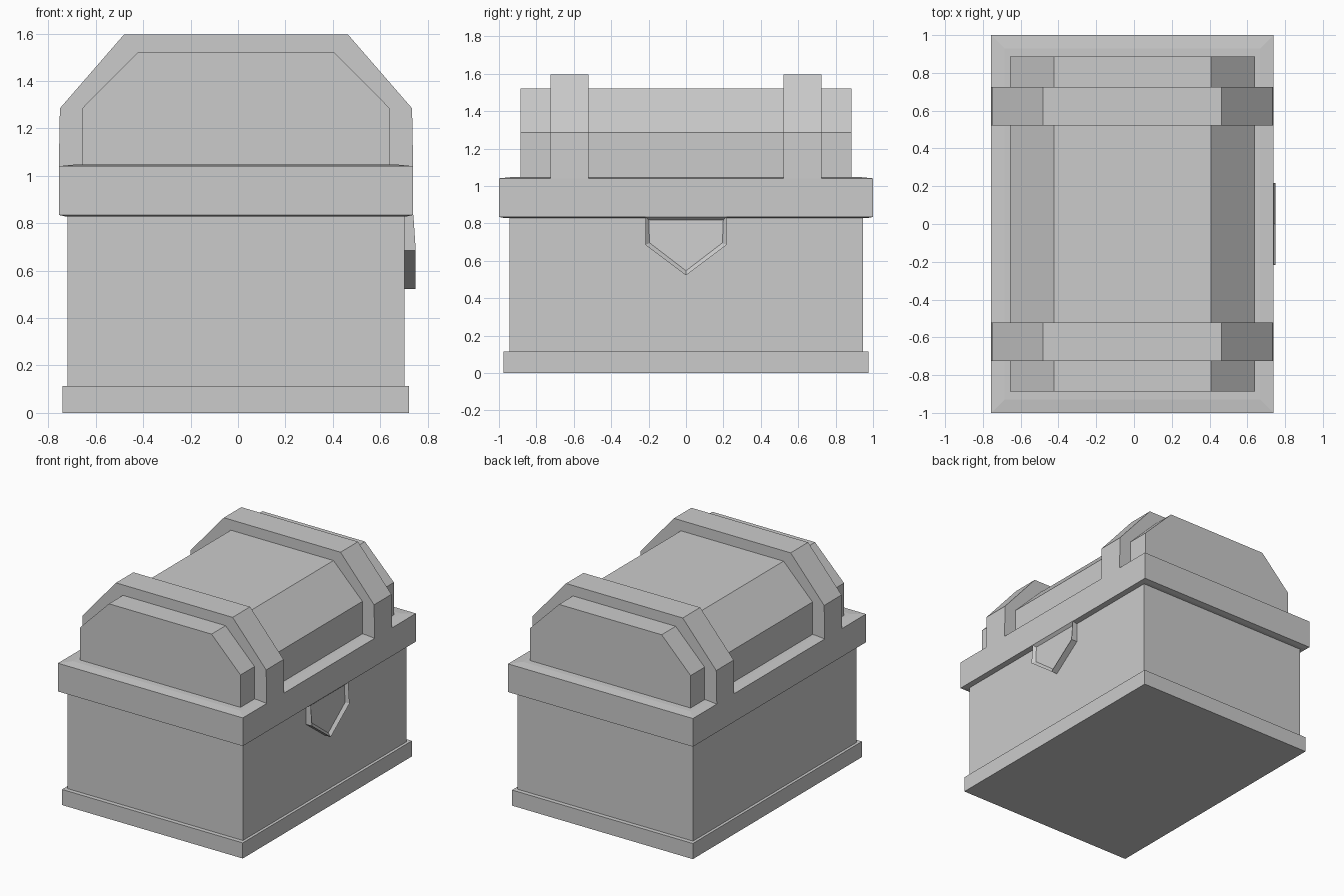
import bpy
import bmesh

if "Cube" in bpy.data.objects:
    bpy.data.objects.remove(bpy.data.objects["Cube"])

CX = -0.0085  # the chest body sits slightly behind centre because of the clasp


def finish(bm, name):
    bmesh.ops.recalc_face_normals(bm, faces=bm.faces)
    mesh = bpy.data.meshes.new(name)
    bm.to_mesh(mesh)
    bm.free()
    obj = bpy.data.objects.new(name, mesh)
    bpy.context.collection.objects.link(obj)
    return obj


def extrude(bm, points, offset):
    """Face through the points, swept along offset; returns the swept end face."""
    face = bm.faces.new([bm.verts.new(p) for p in points])
    res = bmesh.ops.extrude_face_region(bm, geom=[face], use_keep_orig=True)
    verts = [g for g in res["geom"] if isinstance(g, bmesh.types.BMVert)]
    bmesh.ops.translate(bm, verts=verts, vec=offset)
    bmesh.ops.recalc_face_normals(bm, faces=bm.faces)
    return next(g for g in res["geom"] if isinstance(g, bmesh.types.BMFace))


def slab(name, hx, hy, z0, z1, top_inset=0, bottom_inset=0, rise=0.007):
    bm = bmesh.new()
    pts = [(CX - hx, -hy, z0), (CX + hx, -hy, z0), (CX + hx, hy, z0), (CX - hx, hy, z0)]
    extrude(bm, pts, (0, 0, z1 - z0))
    for sign, inset in ((1, top_inset), (-1, bottom_inset)):
        if inset:
            face = [f for f in bm.faces if f.normal.z * sign > 0.99]
            bmesh.ops.inset_region(bm, faces=face, thickness=inset)
            bmesh.ops.translate(bm, verts=face[0].verts, vec=(0, 0, sign * rise))
    return finish(bm, name)


def arch(name, half_profile, y0, y1):
    """Faceted arch profile (half widths, bottom to top) swept along y."""
    bm = bmesh.new()
    pts = [(CX + x, y0, z) for x, z in half_profile]
    pts += [(CX - x, y0, z) for x, z in reversed(half_profile)]
    extrude(bm, pts, (0, y1 - y0, 0))
    return finish(bm, name)


# Lower box: plinth, walls and the overhanging rim
slab("plinth", 0.731, 0.977, 0, 0.114)
slab("chest_body", 0.71, 0.945, 0.114, 0.832)
slab("lid_rim", 0.7475, 1.0, 0.835, 1.041, top_inset=0.1, bottom_inset=0.045)

# Faceted lid
arch("lid", [(0.649, 1.035), (0.649, 1.285), (0.415, 1.521)], -0.886, 0.886)

# Two raised bands over the lid
for side, y0 in (("front", -0.724), ("back", 0.5225)):
    arch(side + "_band", [(0.7475, 1.041), (0.743, 1.285), (0.472, 1.597)], y0, y0 + 0.2015)

# Pointed clasp with a recessed panel
bm = bmesh.new()
outline = [(-0.217, 0.835), (-0.217, 0.685), (0, 0.522), (0.217, 0.685), (0.217, 0.835)]
front = extrude(bm, [(0.69, y, z) for y, z in outline], (0.06, 0, 0))
for v in front.verts:
    if v.co.z > 0.8:
        v.co.x = 0.74
bmesh.ops.inset_region(bm, faces=[front], thickness=0.025)
bmesh.ops.translate(bm, verts=front.verts, vec=(-0.02, 0, 0))
finish(bm, "clasp")
